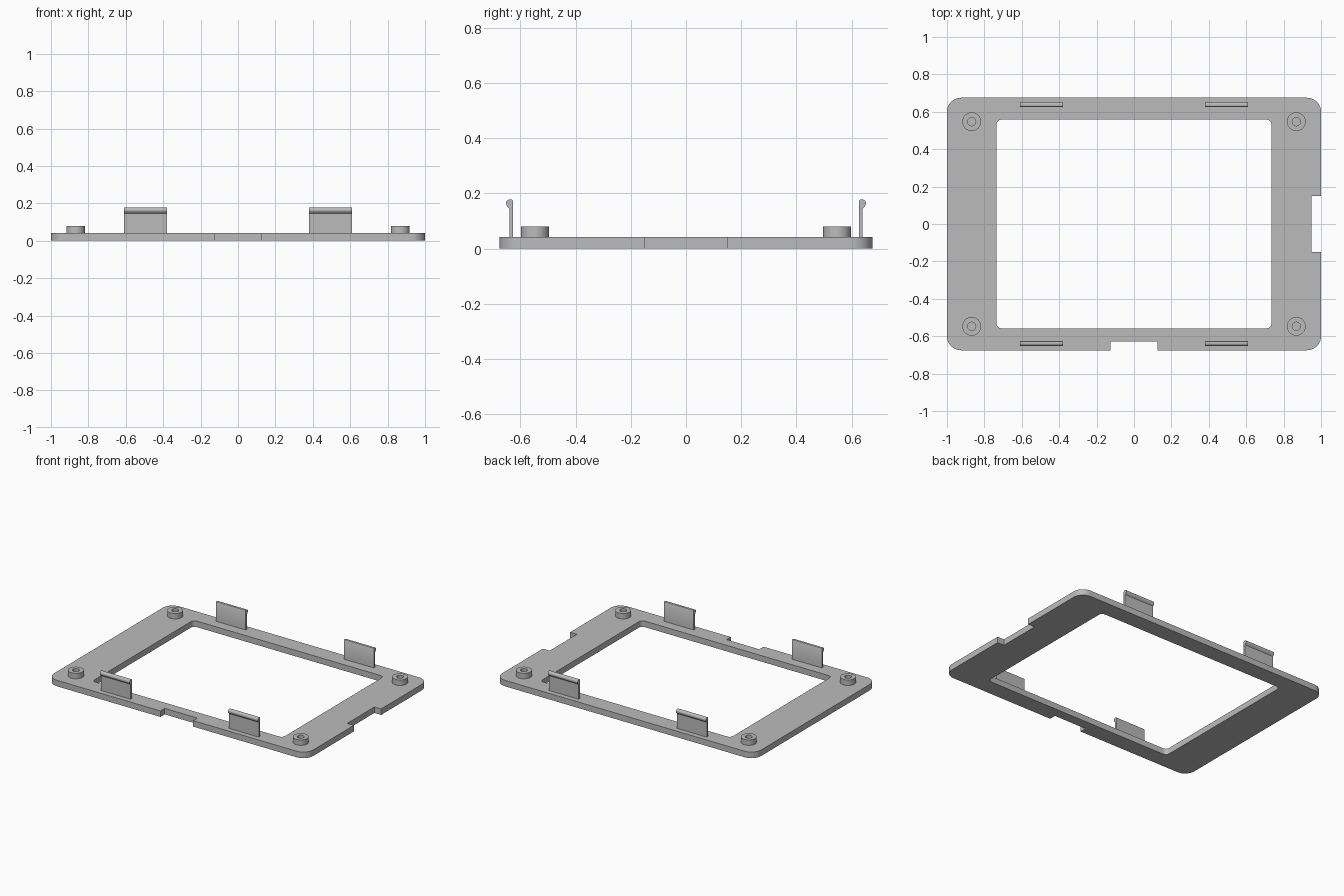
import bpy, bmesh, math
from mathutils import Vector

cube = bpy.data.objects.get("Cube")
if cube:
    bpy.data.objects.remove(cube, do_unlink=True)

# Single plain grey plastic
grey = bpy.data.materials.new("plain grey")
grey.use_nodes = True
colour = (0.5, 0.5, 0.5, 1)
grey.diffuse_color = colour
grey.node_tree.nodes["Principled BSDF"].inputs["Base Color"].default_value = colour

PLATE_TOP = 0.042
HALF_X, HALF_Y = 1.0, 0.675


def finish(bm, name):
    """Turn a bmesh into a named, shaded object."""
    bmesh.ops.recalc_face_normals(bm, faces=bm.faces)
    mesh = bpy.data.meshes.new(name)
    bm.to_mesh(mesh)
    bm.free()
    mesh.materials.append(grey)
    obj = bpy.data.objects.new(name, mesh)
    bpy.context.collection.objects.link(obj)
    bpy.ops.object.select_all(action='DESELECT')
    obj.select_set(True)
    bpy.context.view_layer.objects.active = obj
    bpy.ops.object.shade_smooth_by_angle(angle=math.radians(35))
    return obj


def rounded_corner(sx, sy, half_x, half_y, radius, steps=10):
    """Arc points of one corner, in counter-clockwise order."""
    start = math.atan2(sy, sx) - math.pi / 4
    cx, cy = sx * (half_x - radius), sy * (half_y - radius)
    return [(cx + radius * math.cos(start + math.pi / 2 * i / steps),
             cy + radius * math.sin(start + math.pi / 2 * i / steps))
            for i in range(steps + 1)]


def add_loop(bm, points):
    verts = [bm.verts.new((x, y, 0)) for x, y in points]
    return [bm.edges.new((a, b)) for a, b in zip(verts, verts[1:] + verts[:1])]


# Frame plate: rounded outline with front and side notches, and a window
front_notch = [(-0.126, -HALF_Y), (-0.126, -0.628), (0.126, -0.628), (0.126, -HALF_Y)]
side_notch = [(HALF_X, -0.15), (0.948, -0.15), (0.948, 0.15), (HALF_X, 0.15)]
outline = rounded_corner(-1, -1, HALF_X, HALF_Y, 0.075) + front_notch
outline += rounded_corner(1, -1, HALF_X, HALF_Y, 0.075) + side_notch
outline += rounded_corner(1, 1, HALF_X, HALF_Y, 0.075)
outline += rounded_corner(-1, 1, HALF_X, HALF_Y, 0.075)
window = []
for sx, sy in ((-1, -1), (1, -1), (1, 1), (-1, 1)):
    window += rounded_corner(sx, sy, 0.735, 0.558, 0.027, 6)

bm = bmesh.new()
edges = add_loop(bm, outline) + add_loop(bm, window)
bmesh.ops.triangle_fill(bm, edges=edges, use_beauty=True, use_dissolve=False)
top = bmesh.ops.extrude_face_region(bm, geom=bm.faces[:], use_keep_orig=True)
bmesh.ops.translate(bm, vec=(0, 0, PLATE_TOP),
                    verts=[v for v in top["geom"] if isinstance(v, bmesh.types.BMVert)])
finish(bm, "frame_plate")


def make_boss(name, x, y):
    """Short round post with a blind hole."""
    bm = bmesh.new()
    profile = [(0.05, PLATE_TOP - 0.005), (0.05, 0.08), (0.022, 0.08), (0.022, PLATE_TOP - 0.005)]
    verts = [bm.verts.new((r, 0, z)) for r, z in profile]
    ring = [bm.edges.new((a, b)) for a, b in zip(verts, verts[1:] + verts[:1])]
    bmesh.ops.spin(bm, geom=verts + ring, cent=(0, 0, 0), axis=(0, 0, 1),
                   angle=2 * math.pi, steps=40, use_merge=True)
    bmesh.ops.remove_doubles(bm, verts=bm.verts[:], dist=0.0001)
    finish(bm, name).location = (x, y, 0)


def make_clip(name, x, side):
    """Upright snap tab with a rounded lip facing outward."""
    inner, outer = 0.626, 0.640
    lip_y, lip_z, lip_r = 0.637, 0.164, 0.015
    profile = [(inner, PLATE_TOP - 0.005), (outer, PLATE_TOP - 0.005), (outer, 0.146)]
    for i in range(9):
        a = math.radians(-40 + 130 * i / 8)
        profile.append((lip_y + lip_r * math.cos(a), lip_z + lip_r * math.sin(a)))
    profile += [(0.629, 0.177), (inner, 0.172)]
    bm = bmesh.new()
    face = bm.faces.new([bm.verts.new((x - 0.115, side * y, z)) for y, z in profile])
    end = bmesh.ops.extrude_face_region(bm, geom=[face], use_keep_orig=True)
    bmesh.ops.translate(bm, vec=(0.23, 0, 0),
                        verts=[v for v in end["geom"] if isinstance(v, bmesh.types.BMVert)])
    finish(bm, name)


# Four posts and four clips, mirrored across both axes
for x_name, sx in (("left", 1), ("right", -1)):
    for y_name, sy in (("front", -1), ("back", 1)):
        make_boss(f"{y_name}_{x_name}_boss", sx * 0.868, sy * 0.547)
        make_clip(f"{y_name}_{x_name}_clip", sx * 0.495, sy)
